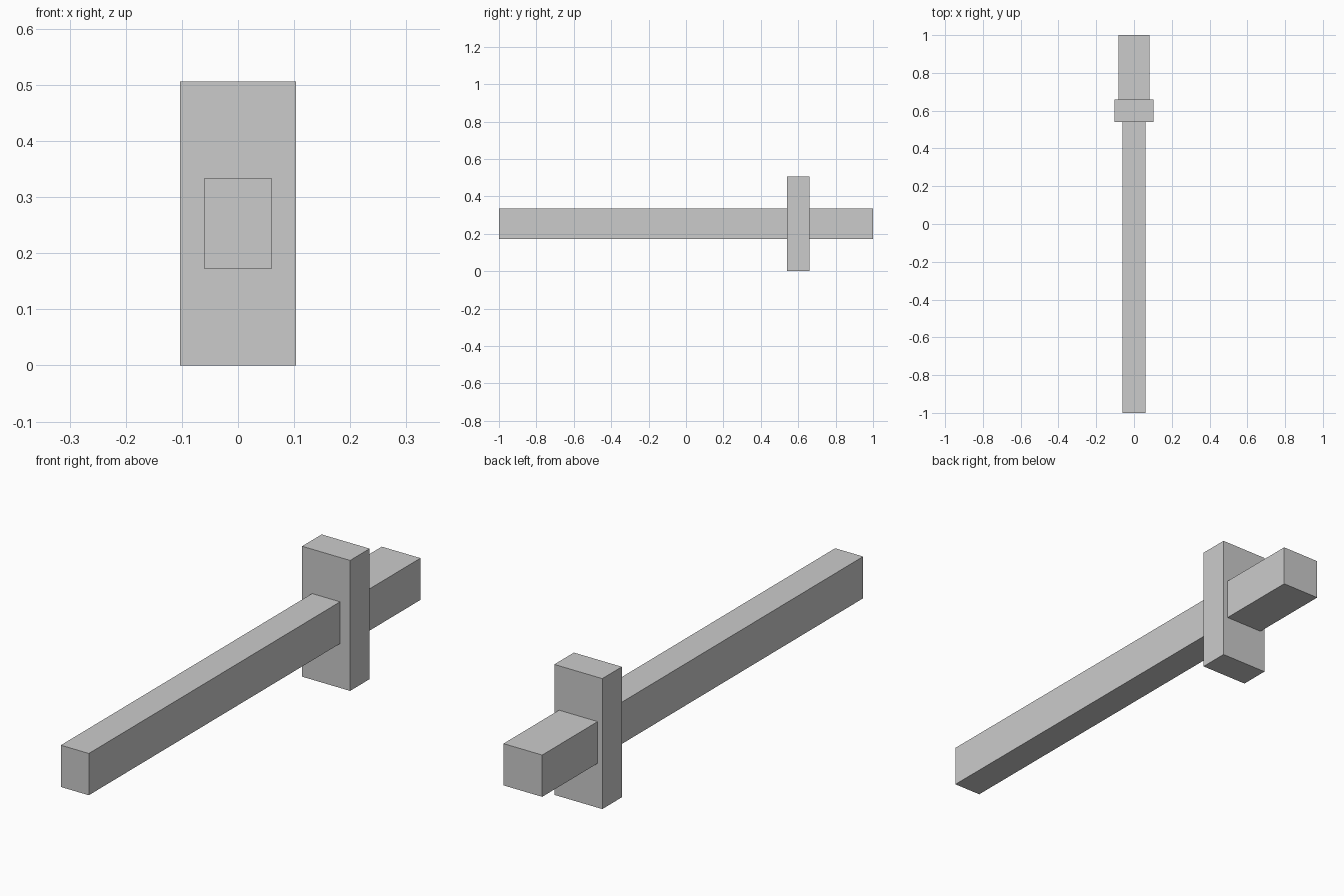
import bpy

if "Cube" in bpy.data.objects:
    bpy.data.objects.remove(bpy.data.objects["Cube"])

# Single plain grey
grey = bpy.data.materials.new("light grey")
grey.diffuse_color = (0.6, 0.6, 0.6, 1)
grey.use_nodes = True
grey.node_tree.nodes["Principled BSDF"].inputs["Base Color"].default_value = grey.diffuse_color


def box(name, half_width, y0, y1, z0, z1):
    """Box centred on x = 0, spanning the given y and z ranges."""
    bpy.ops.mesh.primitive_cube_add(size=1, location=(0, (y0 + y1) / 2, (z0 + z1) / 2))
    ob = bpy.context.object
    ob.name = name
    ob.scale = (2 * half_width, y1 - y0, z1 - z0)
    bpy.ops.object.transform_apply(location=False, rotation=False, scale=True)
    ob.data.materials.append(grey)
    return ob


# Long bar, upright cross plate, short wider grip behind it
box("blade", 0.06, -1.0, 0.54, 0.172, 0.334)
box("guard", 0.103, 0.54, 0.66, 0.0, 0.506)
box("handle", 0.083, 0.66, 1.0, 0.172, 0.334)
